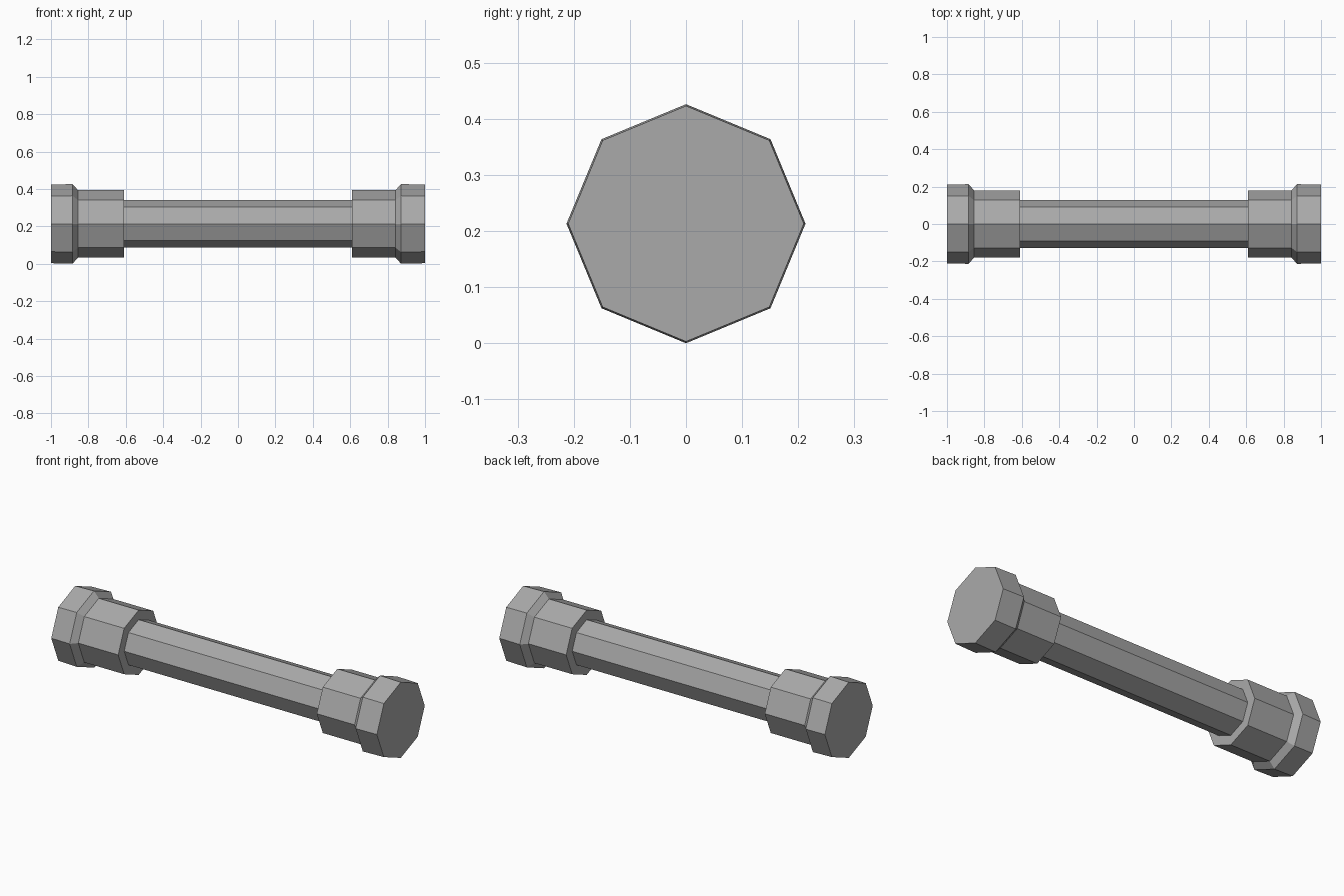
import bpy, bmesh
from math import cos, sin, tau

cube = bpy.data.objects.get("Cube")
if cube:
    bpy.data.objects.remove(cube, do_unlink=True)

SIDES = 8
AXIS_Z = 0.213

grey = bpy.data.materials.new("mid_grey")
grey.use_nodes = True
colour = (0.4, 0.4, 0.4, 1)
grey.diffuse_color = colour
grey.node_tree.nodes["Principled BSDF"].inputs["Base Color"].default_value = colour


def lathe(name, profile, cap_end=False):
    """Sweep (x, radius) points round the bar's axis with flat sides."""
    bm = bmesh.new()
    rings = [[bm.verts.new((x, r * cos(tau * i / SIDES), r * sin(tau * i / SIDES)))
              for i in range(SIDES)] for x, r in profile]
    for a, b in zip(rings, rings[1:]):
        for i in range(SIDES):
            j = (i + 1) % SIDES
            face = bm.faces.new((a[i], a[j], b[j], b[i]))
            # Keep every face pointing out, whichever way the profile runs
            face.normal_update()
    if cap_end:
        bm.faces.new(rings[-1])
    if profile[-1][0] > profile[0][0]:
        bmesh.ops.reverse_faces(bm, faces=[f for f in bm.faces if len(f.verts) == 4])
    elif cap_end:
        bmesh.ops.reverse_faces(bm, faces=[f for f in bm.faces if len(f.verts) > 4])
    mesh = bpy.data.meshes.new(name)
    bm.to_mesh(mesh)
    bm.free()
    mesh.materials.append(grey)
    obj = bpy.data.objects.new(name, mesh)
    obj.location.z = AXIS_Z
    bpy.context.collection.objects.link(obj)


SHAFT, COLLAR, HEAD, TIP = 0.127, 0.18, 0.213, 0.21

# Long central bar
lathe("shaft", [(-0.61, SHAFT), (0.61, SHAFT)])

# Stepped collar and chamfered head at each end
for side, s, neck in (("left", 1, 0.842), ("right", -1, 0.855)):
    lathe(side + "_collar", [(s * 0.61, SHAFT), (s * 0.61, COLLAR), (s * neck, COLLAR)])
    lathe(side + "_head", [(s * neck, COLLAR), (s * (neck + 0.03), HEAD), (s, TIP)],
          cap_end=True)
